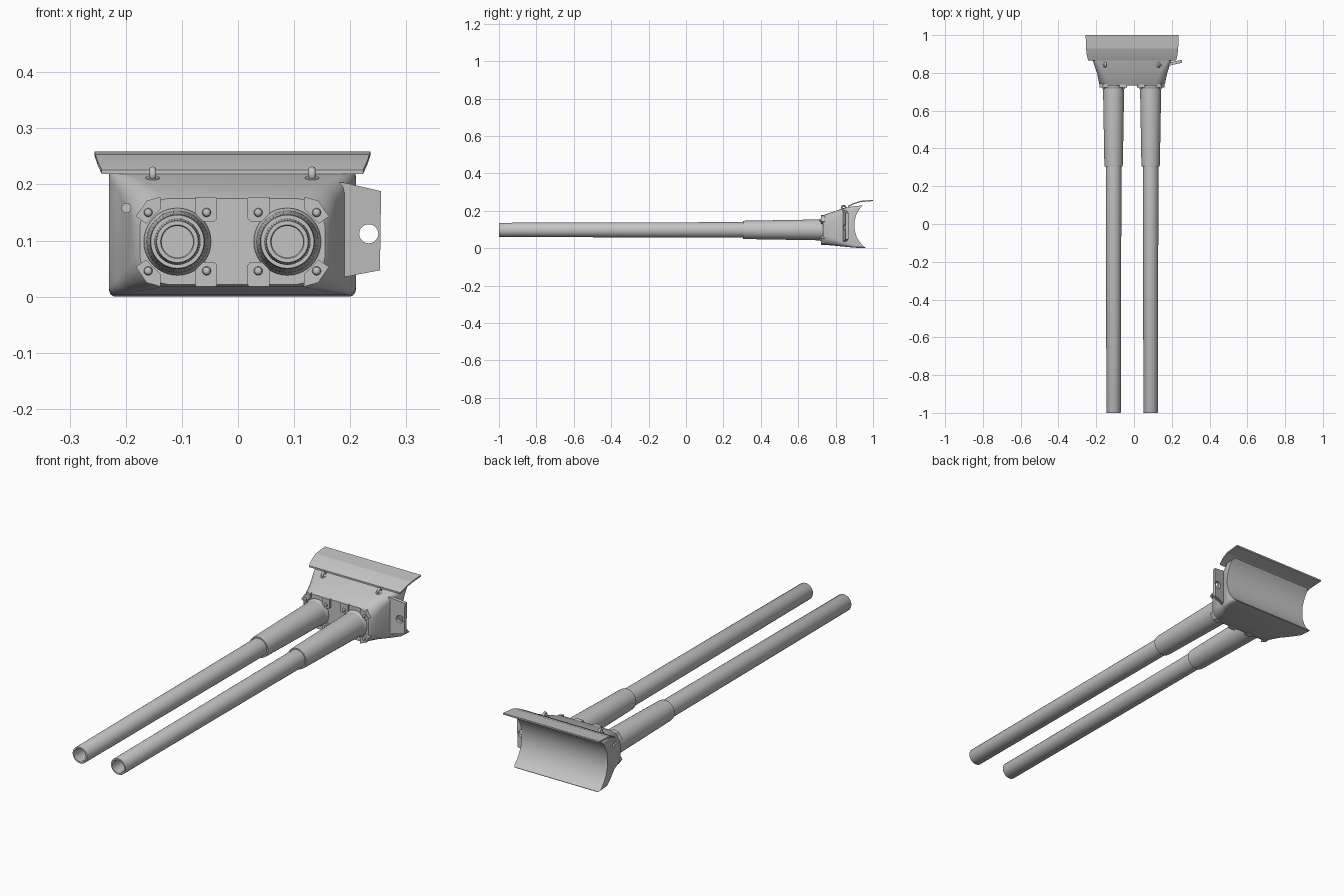
import bpy, bmesh, math
from mathutils import Matrix, Vector

if "Cube" in bpy.data.objects:
    bpy.data.objects.remove(bpy.data.objects["Cube"])

steel = bpy.data.materials.new("grey steel")
steel.diffuse_color = (0.55, 0.55, 0.55, 1)
steel.use_nodes = True
steel.node_tree.nodes["Principled BSDF"].inputs["Base Color"].default_value = steel.diffuse_color

CX = -0.01          # mantlet centre line
GUN_X = 0.098       # gun offset from the centre line
GUN_Z = 0.098


def make(name, bm, angle=30):
    bmesh.ops.remove_doubles(bm, verts=bm.verts, dist=1e-6)
    bmesh.ops.recalc_face_normals(bm, faces=bm.faces)
    me = bpy.data.meshes.new(name)
    bm.to_mesh(me)
    bm.free()
    me.materials.append(steel)
    ob = bpy.data.objects.new(name, me)
    bpy.context.collection.objects.link(ob)
    bpy.ops.object.select_all(action='DESELECT')
    ob.select_set(True)
    bpy.context.view_layer.objects.active = ob
    bpy.ops.object.shade_smooth_by_angle(angle=math.radians(angle))
    return ob


def loft(name, rings, angle=30):
    """Skin a list of equal closed rings and cap both ends."""
    bm = bmesh.new()
    vs = [[bm.verts.new(p) for p in r] for r in rings]
    n = len(rings[0])
    for a, b in zip(vs, vs[1:]):
        for i in range(n):
            j = (i + 1) % n
            bm.faces.new((a[i], a[j], b[j], b[i]))
    bm.faces.new(vs[0])
    bm.faces.new(vs[-1])
    return make(name, bm, angle)


def prism(name, outline, y0, y1):
    return loft(name, [[(x, y, z) for x, z in outline] for y in (y0, y1)])


def lathe(name, profile, x, z, seg=40, angle=30):
    """Revolve (radius, y) points around an axis along y."""
    return loft(name, [[(x + r * math.cos(t), y, z + r * math.sin(t))
                        for t in (2 * math.pi * i / seg for i in range(seg))]
                       for r, y in profile], angle)


def cut(ob, cutter):
    cutter.hide_render = True
    m = ob.modifiers.new("cut", 'BOOLEAN')
    m.operation = 'DIFFERENCE'
    m.solver = 'EXACT'
    m.object = cutter
    bpy.ops.object.select_all(action='DESELECT')
    ob.select_set(True)
    bpy.context.view_layer.objects.active = ob
    bpy.ops.object.modifier_apply(modifier=m.name)
    bpy.data.objects.remove(cutter)
    bpy.ops.object.shade_smooth_by_angle(angle=math.radians(30))


def rounded_section(y, hw, z0, z1, r, steps=4):
    pts = []
    corners = [(hw - r, z1 - r), (r - hw, z1 - r), (r - hw, z0 + r), (hw - r, z0 + r)]
    for k, (cx, cz) in enumerate(corners):
        for i in range(steps + 1):
            t = math.pi / 2 * (k + i / steps)
            pts.append((CX + cx + r * math.cos(t), y, cz + r * math.sin(t)))
    return pts


# Mantlet block, flaring towards the back
mantlet = loft("mantlet", [rounded_section(*s) for s in (
    (0.732, 0.165, 0.022, 0.175, 0.050),
    (0.742, 0.174, 0.018, 0.180, 0.050),
    (0.800, 0.186, 0.013, 0.200, 0.038),
    (0.860, 0.207, 0.007, 0.218, 0.022),
    (0.900, 0.220, 0.003, 0.225, 0.014),
    (0.960, 0.220, 0.000, 0.230, 0.012))])

# Concave cylindrical back
bm = bmesh.new()
bmesh.ops.create_cone(bm, cap_ends=True, segments=96, radius1=0.15, radius2=0.15, depth=0.8,
                      matrix=Matrix.Translation((0, 1.05, 0.122)) @ Matrix.Rotation(math.pi / 2, 4, 'Y'))
cut(mantlet, make("back_cutter", bm))
# Sight hole
cut(mantlet, lathe("sight_cutter", [(0.008, 0.70), (0.008, 0.865)], -0.199, 0.158, 20))

# Top cover flap, bent along its length
flap_line = [(0.865, 0.226, 0.233), (0.895, 0.241, 0.240), (0.930, 0.253, 0.244), (1.0, 0.259, 0.246)]
loft("cover_flap", [[(CX - w, y, z), (CX + w, y, z), (CX + w, y, z - 0.007), (CX - w, y, z - 0.007)]
                    for y, z, w in flap_line], 10)

# Side ear plate with a hole, swept back
ear = prism("side_ear", [(0.165, 0.205), (0.19, 0.203), (0.255, 0.188),
                         (0.253, 0.047), (0.19, 0.035), (0.165, 0.035)], 0.846, 0.862)
cut(ear, lathe("ear_cutter", [(0.017, 0.8), (0.017, 0.9)], 0.233, 0.112, 28))
for v in ear.data.vertices:
    v.co.y += (v.co.x - 0.22) * 0.22

# Guns, collars, clamping lugs and bolts
for side, label in ((-1, "left"), (1, "right")):
    gx = CX + side * GUN_X
    lathe(label + "_barrel", [(0.028, -0.90), (0.028, -0.997), (0.030, -1.0), (0.037, -1.0),
                              (0.038, -0.998), (0.0415, 0.305), (0.0475, 0.305),
                              (0.0490, 0.315), (0.0555, 0.70), (0.0555, 0.76)], gx, GUN_Z, 48)
    lathe(label + "_collar", [(0.052, 0.716), (0.0555, 0.716), (0.060, 0.728), (0.060, 0.76)],
          gx, GUN_Z, 40, 5)
    for v, level in ((1, "upper"), (-1, "lower")):
        outer = [(0.074, 0.045), (0.055, 0.073), (0.030, 0.080), (0.030, 0.058), (0.056, 0.032)]
        inner = [(-0.032, 0.080), (-0.068, 0.080), (-0.071, 0.076), (-0.071, 0.042),
                 (-0.066, 0.036), (-0.046, 0.036), (-0.032, 0.050)]
        for where, shape in (("outer", outer), ("inner", inner)):
            prism(f"{label}_{level}_{where}_lug",
                  [(gx + side * a, GUN_Z + v * b) for a, b in shape], 0.722, 0.77)
            s = 1 if where == "outer" else -1
            lathe(f"{label}_{level}_{where}_bolt",
                  [(0.003, 0.714), (0.0065, 0.716), (0.008, 0.720), (0.008, 0.73)],
                  gx + side * s * 0.052, GUN_Z + v * 0.052, 12)


# Lifting eyes on the sloped roof
def lifting_eye(name, loc, major=0.010, minor=0.004, seg=20, ring=8):
    bm = bmesh.new()
    grid = []
    for i in range(seg):
        a = 2 * math.pi * i / seg
        grid.append([bm.verts.new(Vector(loc) + Vector((
            minor * math.sin(b) * 1.5,
            (major + minor * math.cos(b)) * math.cos(a),
            (major + minor * math.cos(b)) * math.sin(a))))
            for b in (2 * math.pi * j / ring for j in range(ring))])
    for i in range(seg):
        for j in range(ring):
            k, m = (i + 1) % seg, (j + 1) % ring
            bm.faces.new((grid[i][j], grid[k][j], grid[k][m], grid[i][m]))
    # round base
    bmesh.ops.create_cone(bm, cap_ends=True, segments=20, radius1=0.016, radius2=0.012, depth=0.008,
                          matrix=Matrix.Translation((loc[0], loc[1] - 0.004, loc[2] - 0.009))
                          @ Matrix.Rotation(math.radians(17), 4, 'X'))
    make(name, bm, 45)


for side, label in ((-1, "left"), (1, "right")):
    lifting_eye(label + "_lifting_eye", (CX + side * 0.142, 0.843, 0.218))
